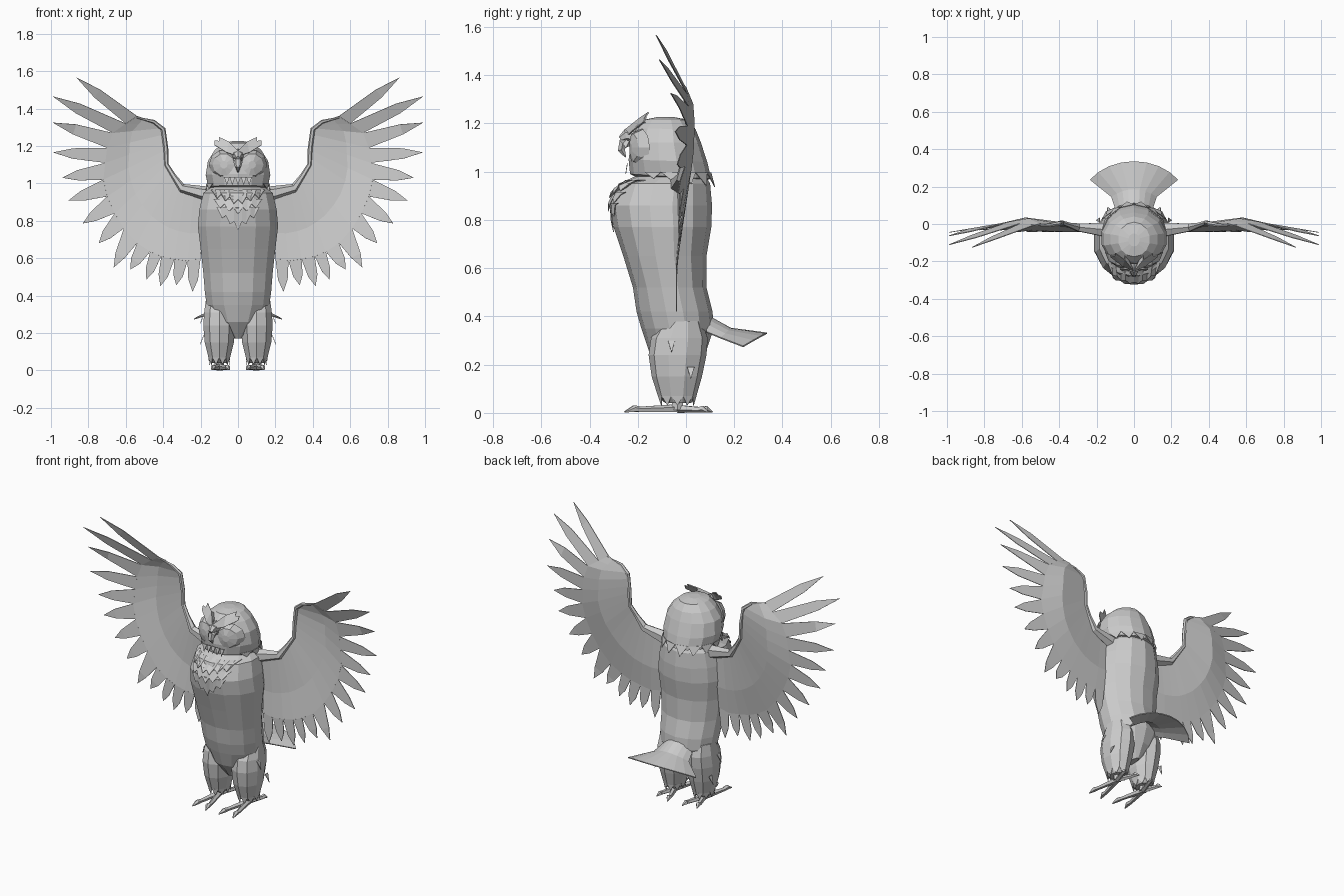
import bpy, bmesh, math
from mathutils import Vector

if "Cube" in bpy.data.objects:
    bpy.data.objects.remove(bpy.data.objects["Cube"])

grey = bpy.data.materials.new("feather_grey")
grey.diffuse_color = (0.6, 0.6, 0.6, 1)
grey.use_nodes = True
grey.node_tree.nodes["Principled BSDF"].inputs["Base Color"].default_value = grey.diffuse_color


def make(name, verts, faces, mirror=False, thick=0.0):
    bm = bmesh.new()
    vs = [bm.verts.new(v) for v in verts]
    for f in faces:
        bm.faces.new([vs[i] for i in f])
    bmesh.ops.recalc_face_normals(bm, faces=bm.faces)
    me = bpy.data.meshes.new(name)
    bm.to_mesh(me)
    bm.free()
    me.materials.append(grey)
    ob = bpy.data.objects.new(name, me)
    bpy.context.collection.objects.link(ob)
    if thick:
        m = ob.modifiers.new("thickness", 'SOLIDIFY')
        m.thickness = thick
        m.offset = 0
    if mirror:
        ob.modifiers.new("mirror", 'MIRROR').use_clip = False
    return ob


def loft(name, rings, mirror=False):
    n = len(rings[0])
    verts = [p for r in rings for p in r]
    faces = [(k * n + i, k * n + (i + 1) % n, (k + 1) * n + (i + 1) % n, (k + 1) * n + i)
             for k in range(len(rings) - 1) for i in range(n)]
    faces += [tuple(range(n))[::-1], tuple(range(len(verts) - n, len(verts)))]
    return make(name, verts, faces, mirror)


def oval(x, yf, yb, w, zf, zb, n):
    """Ring around z, from front yf/zf to back yb/zb."""
    out = []
    for i in range(n):
        a = 2 * math.pi * i / n
        t = (1 - math.cos(a)) / 2
        out.append((x + w * math.sin(a), yf + (yb - yf) * t, zf + (zb - zf) * t))
    return out


def tube(name, path, radii, n=6, mirror=True):
    rings = []
    for k, p in enumerate(path):
        p = Vector(p)
        d = (Vector(path[min(k + 1, len(path) - 1)]) - Vector(path[max(k - 1, 0)])).normalized()
        ref = Vector((0, 1, 0)) if abs(d.y) < 0.8 else Vector((1, 0, 0))
        u = d.cross(ref).normalized()
        v = d.cross(u)
        rings.append([p + (u * math.cos(2 * math.pi * i / n) + v * math.sin(2 * math.pi * i / n)) * radii[k]
                      for i in range(n)])
    return loft(name, rings, mirror)


def lerp_table(t, pts):
    if t <= pts[0][0]:
        return pts[0][1]
    for (a, u), (b, v) in zip(pts, pts[1:]):
        if t <= b:
            return u + (v - u) * (t - a) / (b - a)
    return pts[-1][1]


# Body: front y, back y, half width, height
body = [(-0.09, 0.04, 0.02, 0.17), (-0.155, 0.085, 0.125, 0.26), (-0.185, 0.115, 0.172, 0.35),
        (-0.205, 0.11, 0.182, 0.42), (-0.22, 0.085, 0.19, 0.52), (-0.26, 0.085, 0.205, 0.65),
        (-0.30, 0.105, 0.22, 0.77), (-0.315, 0.108, 0.212, 0.86), (-0.28, 0.10, 0.19, 0.95),
        (-0.20, 0.08, 0.14, 0.985)]
loft("body", [oval(0, f, b, w, z, z, 14) for f, b, w, z in body])

# Head, with the nape sweeping down at the back
head = [(-0.19, 0.08, 0.12, 0.97, 0.965), (-0.232, 0.105, 0.163, 0.99, 0.97),
        (-0.238, 0.088, 0.177, 1.05, 1.04), (-0.228, 0.062, 0.165, 1.12, 1.12),
        (-0.205, 0.04, 0.128, 1.18, 1.175), (-0.175, 0.01, 0.085, 1.215, 1.215),
        (-0.12, -0.05, 0.03, 1.226, 1.226)]
loft("head", [oval(0, *r, 14) for r in head])


def spikes(name, quads, mirror=False):
    """Pointed tufts, each given as left root, right root, tip."""
    verts = [p for q in quads for p in q]
    return make(name, verts, [(3 * i, 3 * i + 1, 3 * i + 2) for i in range(len(quads))], mirror, 0.003)


# Ragged nape feathers around the back and sides of the neck
rt = oval(0, -0.236, 0.104, 0.172, 1.0, 0.995, 14)
rb = oval(0, -0.236, 0.124, 0.172, 0.985, 0.935, 28)
spikes("nape_fringe", [(rt[i], rt[(i + 1) % 14], rb[2 * i + 1]) for i in range(2, 12)])


# Chest bib: a shield of overlapping rows of pointed feathers
def chest(x, z, off):
    f = lerp_table(z, [(r[3], r[0]) for r in body])
    b = lerp_table(z, [(r[3], r[1]) for r in body])
    w = lerp_table(z, [(r[3], r[2]) for r in body])
    c = (f + b) / 2
    return (x, c + (f - c) * math.sqrt(max(0, 1 - (x / w) ** 2)) - off, z)


for k, (half, top, drop, n) in enumerate([(0.115, 0.87, 0.05, 5), (0.13, 0.915, 0.04, 5), (0.145, 0.965, 0.04, 6)]):
    verts, faces = [], []
    for i in range(2 * n + 1):
        x = -half + half * i / n
        low = top - drop * (1 - abs(x) / half) - 0.01 - (0.03 if i % 2 else 0) - (0.03 if k == 0 else 0)
        low += 0.03 * abs(x) / half if k == 0 else 0
        verts += [chest(x, top, 0.004), chest(x * 0.93, low, 0.007 + 0.005 * k)]
    faces = [(2 * i, 2 * i + 2, 2 * i + 3, 2 * i + 1) for i in range(2 * n)]
    make("bib_row_%d" % (k + 1), verts, faces, thick=0.003)

# Face discs: shallow bulges around the eyes
disc = []
for rad, y in [(0.08, -0.19), (0.06, -0.227), (0.02, -0.235)]:
    disc.append([(0.076 + rad * math.cos(a), y + 0.5 * max(0, rad * math.cos(a)), 1.10 + rad * math.sin(a))
                 for a in [2 * math.pi * i / 10 for i in range(10)]])
loft("face_disc", disc, True)
# Beak and the cere above it
tube("beak", [(0, -0.225, 1.125), (0, -0.262, 1.115), (0, -0.268, 1.09), (0, -0.25, 1.06)],
     [0.028, 0.024, 0.017, 0.003], 6, False)
tube("beak_top", [(0, -0.21, 1.15), (0, -0.25, 1.15), (0, -0.272, 1.135)], [0.035, 0.025, 0.012], 6, False)
# Brow ridges ending in ear tufts
make("brow", [(0.0, -0.25, 1.175), (0.0, -0.245, 1.145), (0.06, -0.225, 1.165), (0.125, -0.175, 1.205),
              (0.125, -0.165, 1.228), (0.10, -0.17, 1.226), (0.10, -0.155, 1.246), (0.05, -0.19, 1.222),
              (0.05, -0.15, 1.19)],
     [(0, 1, 2, 7), (7, 2, 5), (2, 3, 4, 5), (7, 5, 6), (0, 7, 8)], True, 0.006)
# Chin tufts
spikes("chin_tuft", [((x - 0.015, -0.243, 1.035), (x + 0.015, -0.243, 1.035), (x, -0.25, 0.99))
                     for x in (-0.06, -0.03, 0, 0.03, 0.06)])

# Legs: feathered thighs
leg = [(0.10, -0.085, 0.02, 0.045, 0.04), (0.10, -0.115, 0.042, 0.06, 0.065), (0.10, -0.142, 0.066, 0.082, 0.15),
       (0.10, -0.155, 0.085, 0.09, 0.24), (0.10, -0.145, 0.09, 0.085, 0.31), (0.10, -0.10, 0.065, 0.075, 0.38)]
loft("leg", [oval(x, f, b, w, z, z, 10) for x, f, b, w, z in leg], True)
lt = oval(0.10, -0.115, 0.042, 0.06, 0.07, 0.07, 10)
lb = oval(0.10, -0.105, 0.034, 0.052, 0.03, 0.03, 20)
spikes("ankle_fringe", [(lt[i], lt[(i + 1) % 10], lb[2 * i + 1]) for i in range(10)], True)
spikes("thigh_tuft", [((0.182, y - 0.015, z + 0.03), (0.182, y + 0.015, z + 0.03), (0.202, y, z - 0.02))
                      for y, z in [(-0.06, 0.27), (0.02, 0.16)]], True)

# Feet: two toes forward, two back
tube("ankle", [(0.10, -0.035, 0.06), (0.10, -0.035, 0.012)], [0.025, 0.026])
for k, (x, y) in enumerate([(0.045, -0.255), (0.14, -0.25), (0.05, 0.11), (0.14, 0.09)]):
    tube("toe_%d" % (k + 1), [(0.10, -0.035, 0.018), (0.10 + (x - 0.1) * 0.75, -0.035 + (y + 0.035) * 0.7, 0.014),
                              (0.10 + (x - 0.1) * 0.8, -0.035 + (y + 0.035) * 0.82, 0.017), (x, y, 0.004)],
         [0.018, 0.012, 0.015, 0.003], 5)

# Tail: arched fan, highest along the middle
n, verts, faces = 8, [], []
for i in range(n + 1):
    s = -1 + 2 * i / n
    a = s * 0.95
    droop = s * s
    verts += [(0.10 * s, 0.085, 0.405 - 0.07 * droop),
              (0.12 * s, 0.185 - 0.04 * droop, 0.35 - 0.04 * droop),
              (0.289 * math.sin(a), 0.335 - 0.235 * (1 - math.cos(a)), 0.33 - 0.055 * droop)]
for i in range(n):
    for j in (0, 1):
        faces.append((3 * i + j, 3 * i + 3 + j, 3 * i + 4 + j, 3 * i + 1 + j))
make("tail", verts, faces, thick=0.006)


# Wings: membrane between arm and feather roots, then pointed flight feathers
def wing_pt(x, z, dy=0.0):
    f = lerp_table(x, [(0.2, -0.03), (0.4, 0.01), (0.58, 0.025), (0.99, -0.045)])
    w = min(1, max(0, (z - 0.6) / 0.5))
    return (x, -0.04 + (f + 0.04) * w - 0.34 * max(0, z - 1.27) + dy, z)


arm = [(0.45, 1.33), (0.40, 1.29), (0.386, 1.19), (0.382, 1.10), (0.345, 1.04), (0.30, 0.975), (0.19, 0.94)]
roots = [(.54, 1.36), (.60, 1.32), (.67, 1.27), (.70, 1.19), (.71, 1.11), (.72, 1.02), (.70, .93), (.66, .84),
         (.61, .76), (.54, .68), (.47, .635), (.41, .61), (.34, .595), (.27, .585), (.20, .60)]
tips = [(.865, 1.567), (.99, 1.465), (.99, 1.325), (.99, 1.166), (.94, 1.03), (.905, .91), (.83, .786),
        (.745, .68), (.665, .55), (.575, .54), (.49, .485), (.415, .45), (.33, .455), (.243, .42)]
verts, faces = [], []
for i, (rx, rz) in enumerate(roots):
    t = i * 6 / 14
    ax = lerp_table(t, [(k, p[0]) for k, p in enumerate(arm)])
    az = lerp_table(t, [(k, p[1]) for k, p in enumerate(arm)])
    for s, dy in [(0, 0), (0.6, 0.008), (1, 0)]:
        verts.append(wing_pt(ax + (rx - ax) * s, az + (rz - az) * s, dy))
for i in range(14):
    for j in (0, 1):
        faces.append((3 * i + j, 3 * i + 3 + j, 3 * i + 4 + j, 3 * i + 1 + j))
make("wing", verts, faces, True, 0.004)

verts, faces = [], []
for i, tip in enumerate(tips):
    a, b, t = Vector(roots[i]), Vector(roots[i + 1]), Vector(tip)
    mid = (a + b) / 2
    c = mid.lerp(t, 0.62)
    side = Vector((-(t - mid).y, (t - mid).x)).normalized()
    if side.dot(a - b) < 0:
        side = -side
    w = min(0.028, (a - b).length * 0.36)
    k = len(verts)
    for p in (a, b, c - side * w, t, c + side * w):
        verts.append(wing_pt(p.x, p.y))
    faces += [(k, k + 1, k + 2, k + 4), (k + 4, k + 2, k + 3)]
make("flight_feathers", verts, faces, True, 0.004)

# Arm along the leading edge of the wing
path = [(0.13, 0.935)] + arm[::-1][1:] + [(0.55, 1.355)]
tube("wing_arm", [wing_pt(*p) for p in path], [0.045, 0.024, 0.014, 0.012, 0.013, 0.013, 0.01, 0.003], 6)
